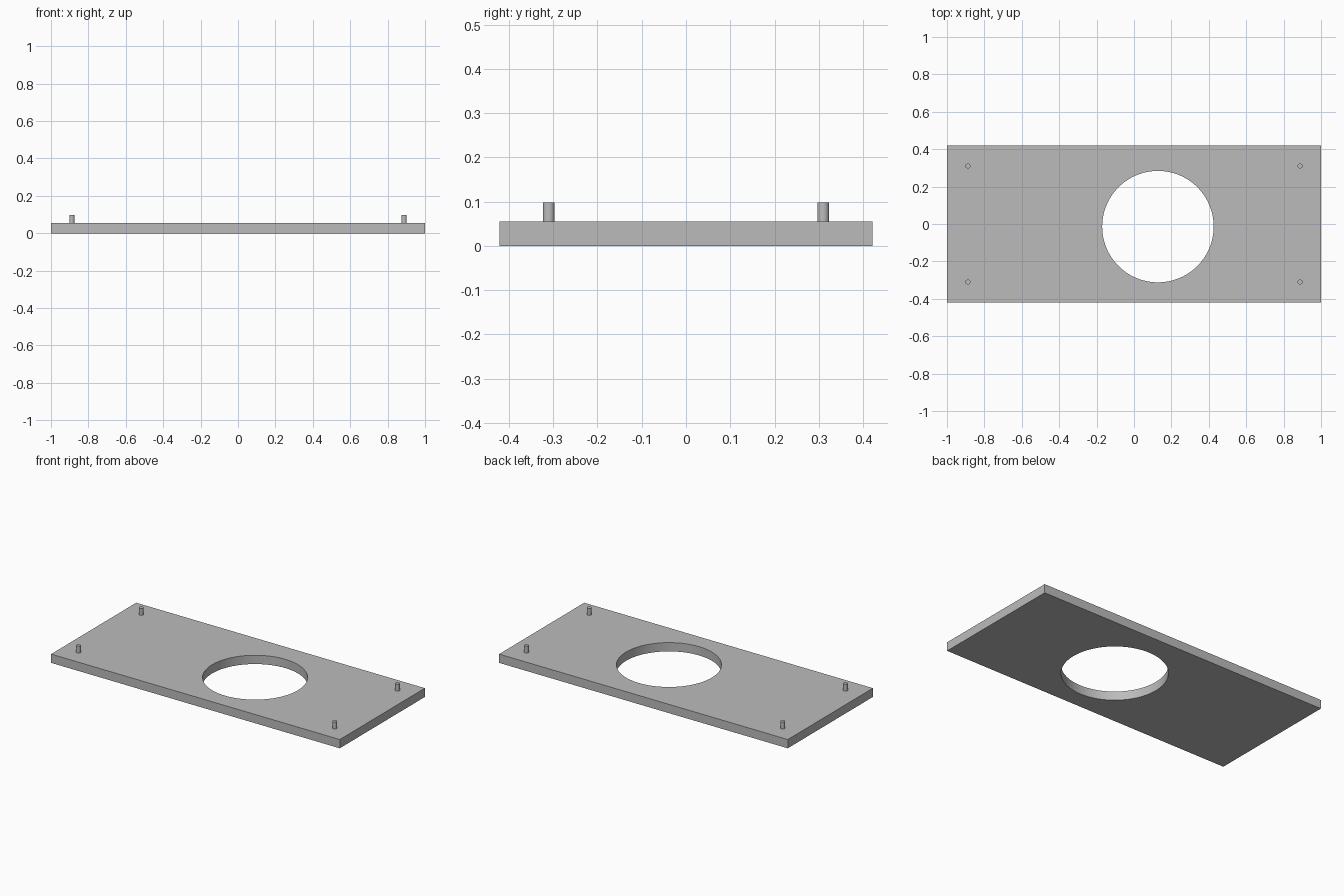
import bpy
from math import radians

cube = bpy.data.objects.get("Cube")
if cube:
    bpy.data.objects.remove(cube, do_unlink=True)

WIDTH, DEPTH, THICK = 2.0, 0.842, 0.055
PIN_X, PIN_Y, PIN_R, PIN_TOP = 0.888, 0.31, 0.0135, 0.098

grey = bpy.data.materials.new("plain grey")
grey.use_nodes = True
colour = (0.5, 0.5, 0.5, 1)
grey.diffuse_color = colour
grey.node_tree.nodes["Principled BSDF"].inputs["Base Color"].default_value = colour


def cylinder(name, x, y, bottom, top, radius, sides):
    bpy.ops.mesh.primitive_cylinder_add(
        vertices=sides, radius=radius, depth=top - bottom,
        location=(x, y, (bottom + top) / 2))
    obj = bpy.context.object
    obj.name = name
    obj.data.materials.append(grey)
    return obj


def smooth(obj):
    bpy.ops.object.select_all(action="DESELECT")
    obj.select_set(True)
    bpy.context.view_layer.objects.active = obj
    bpy.ops.object.shade_smooth_by_angle(angle=radians(30))


# Flat base plate
bpy.ops.mesh.primitive_cube_add(size=1, location=(0, 0, THICK / 2))
plate = bpy.context.object
plate.name = "base_plate"
plate.scale = (WIDTH, DEPTH, THICK)
bpy.ops.object.transform_apply(location=False, rotation=False, scale=True)
plate.data.materials.append(grey)

# Round opening, off centre
cutter = cylinder("hole_cutter", 0.128, -0.014, -0.1, 0.2, 0.298, 96)
cutter.hide_render = True
cut = plate.modifiers.new("round_hole", "BOOLEAN")
cut.operation = "DIFFERENCE"
cut.solver = "EXACT"
cut.object = cutter
bpy.context.view_layer.objects.active = plate
bpy.ops.object.modifier_apply(modifier=cut.name)
bpy.data.objects.remove(cutter, do_unlink=True)
smooth(plate)

# Locating pins at the four corners
for side, sx in (("left", 1), ("right", -1)):
    for end, sy in (("front", -1), ("back", 1)):
        pin = cylinder(f"{end}_{side}_pin", sx * PIN_X, sy * PIN_Y,
                       THICK, PIN_TOP, PIN_R, 32)
        smooth(pin)
